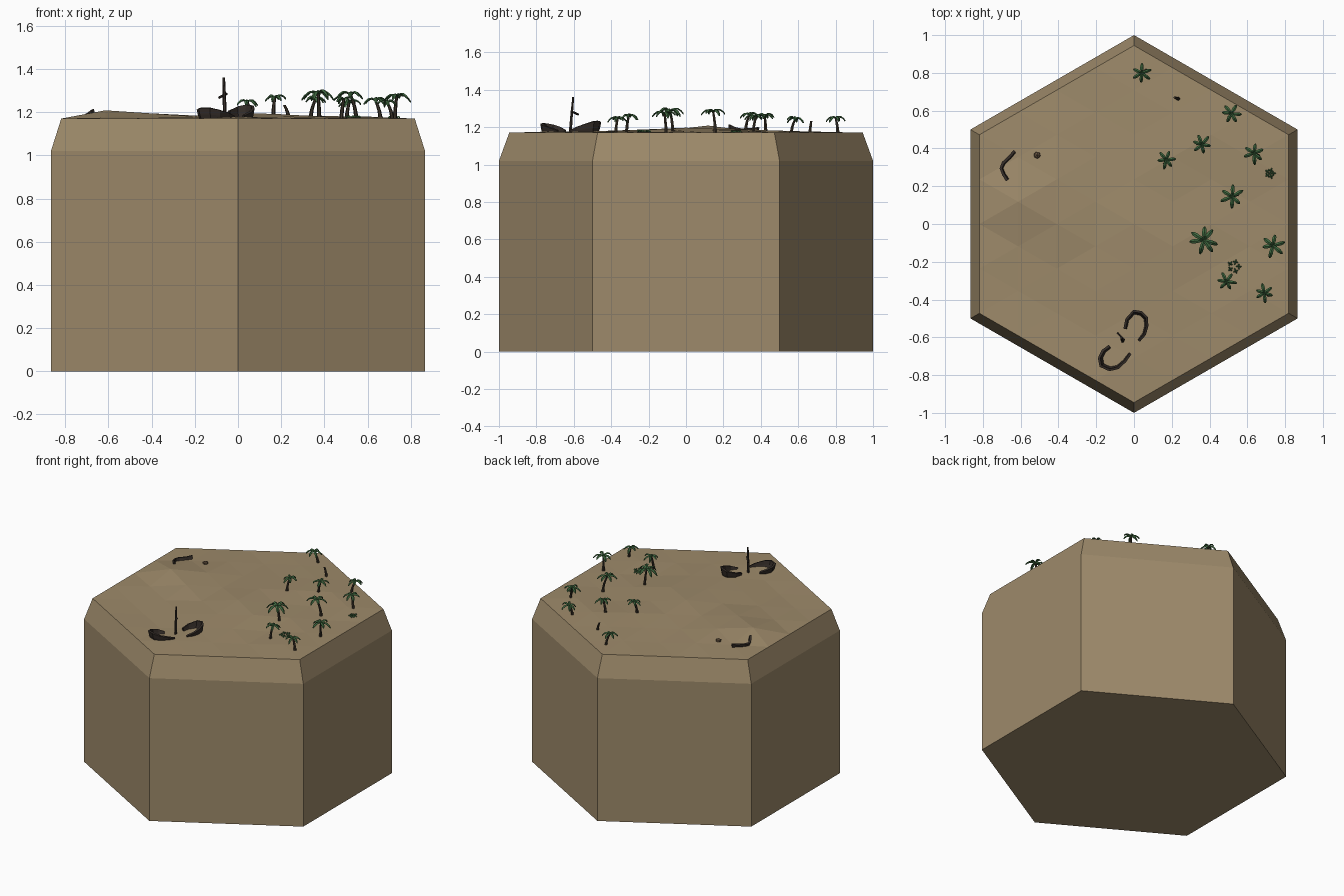
import bpy, math, random
from math import sin, cos, pi, exp
from mathutils import Vector

if "Cube" in bpy.data.objects:
    bpy.data.objects.remove(bpy.data.objects["Cube"])
random.seed(4)

def material(name, rgb):
    m = bpy.data.materials.new(name)
    m.diffuse_color = (*rgb, 1)
    m.use_nodes = True
    m.node_tree.nodes["Principled BSDF"].inputs["Base Color"].default_value = m.diffuse_color
    return m

SAND = material("sand", (0.34, 0.255, 0.145))
WOOD = material("dark_wood", (0.035, 0.026, 0.021))
BARK = material("bark", (0.045, 0.033, 0.022))
LEAF = material("leaf", (0.05, 0.14, 0.05))
ROCK = material("rock", (0.13, 0.085, 0.05))

def make(name, verts, faces, mat, thick=0):
    me = bpy.data.meshes.new(name)
    me.from_pydata([tuple(v) for v in verts], [], faces)
    me.materials.append(mat)
    ob = bpy.data.objects.new(name, me)
    bpy.context.collection.objects.link(ob)
    if thick:
        s = ob.modifiers.new("thickness", "SOLIDIFY")
        s.thickness, s.offset = thick, 0
    return ob

# Hexagonal block with a chamfered rim
verts = [(r * sin(i * pi / 3), -r * cos(i * pi / 3), z)
         for r, z in ((1, 0), (1, 1.02), (0.945, 1.17)) for i in range(6)]
faces = [(k + i, k + (i + 1) % 6, k + 6 + (i + 1) % 6, k + 6 + i)
         for k in (0, 6) for i in range(6)]
make("hex_block", verts, faces + [(5, 4, 3, 2, 1, 0)], SAND)

# Faceted sand dunes on a triangular lattice
N, S = 4, 0.945 / 4
DX = S * cos(pi / 6)

def ground(x, y):
    def bump(cx, cy, h, w):
        return h * exp(-((x - cx) ** 2 + (y - cy) ** 2) / (2 * w * w))
    edge = max(abs(x * cos(t) + y * sin(t)) for t in (0, pi / 3, 2 * pi / 3))
    fade = min(1, max(0, (0.818 - edge) / 0.18))
    return 1.17 + fade * (bump(-0.61, 0.12, 0.037, 0.14) + bump(0.0, 0.12, 0.024, 0.3))

verts, index, faces = [], {}, []
for a in range(-N, N + 1):
    for b in range(-N, N + 1):
        if abs(a + b) <= N:
            index[a, b] = len(verts)
            x, y = a * DX, (b + a / 2) * S
            inner = max(abs(a), abs(b), abs(a + b)) < N
            verts.append((x, y, ground(x, y) + (random.uniform(-0.008, 0.008) if inner else 0)))
for a, b in index:
    for tri in (((a, b), (a + 1, b), (a, b + 1)), ((a, b), (a + 1, b - 1), (a + 1, b))):
        if all(p in index for p in tri):
            faces.append([index[p] for p in tri])
make("sand_dunes", verts, faces, SAND)

def tube(name, pts, radii, mat, sides=6):
    verts, faces = [], []
    for p, r in zip(pts, radii):
        verts += [(p[0] + r * cos(2 * pi * i / sides), p[1] + r * sin(2 * pi * i / sides), p[2])
                  for i in range(sides)]
    for k in range(len(pts) - 1):
        for i in range(sides):
            j = (i + 1) % sides
            faces.append((k * sides + i, k * sides + j, (k + 1) * sides + j, (k + 1) * sides + i))
    faces.append(tuple(range(sides))[::-1])
    faces.append(tuple(range((len(pts) - 1) * sides, len(pts) * sides)))
    return make(name, verts, faces, mat)

def trunk(name, x, y, top, lean, ang):
    z0 = ground(x, y) - 0.015
    pts, radii = [], []
    for i in range(5):
        t = i / 4
        d = lean * (t * t - 1)          # crown stays over (x, y)
        pts.append((x + d * cos(ang), y + d * sin(ang), z0 + (top - z0) * t))
        radii.append(0.0105 - 0.004 * t)
    tube(name, pts, radii, BARK)

# Folded, drooping fronds fanned around a crown
def fronds(name, x, y, z, length, count, turn):
    verts, faces = [], []
    profile = ((0.0, 0.003, 0), (0.3, 0.0075, 0.16), (0.6, 0.0095, 0.14),
               (0.85, 0.0075, -0.04), (1.0, 0.002, -0.25))
    for n in range(count):
        a = turn + 2 * pi * n / count + random.uniform(-0.15, 0.15)
        l = length * random.uniform(0.85, 1.1)
        tilt = random.uniform(-0.15, 0.2)
        k = len(verts)
        for t, w, h in profile:
            for side, drop in ((-1, 0.005), (0, 0), (1, 0.005)):
                r, s = l * t, side * w * length / 0.06
                verts.append((x + r * cos(a) - s * sin(a), y + r * sin(a) + s * cos(a),
                              z + l * (h + tilt * t) - drop))
        for i in range(4):
            for c in (0, 1):
                q = k + i * 3 + c
                faces.append((q, q + 3, q + 4, q + 1))
    make(name, verts, faces, LEAF, 0.004)

# Palms: x, y, crown height, frond length
palms = [(0.04, 0.80, 1.25, 0.052), (0.17, 0.34, 1.268, 0.05), (0.36, 0.42, 1.262, 0.053),
         (0.515, 0.585, 1.245, 0.055), (0.635, 0.375, 1.257, 0.057), (0.52, 0.145, 1.283, 0.06),
         (0.37, -0.085, 1.288, 0.07), (0.735, -0.115, 1.272, 0.062), (0.49, -0.305, 1.262, 0.05),
         (0.69, -0.365, 1.248, 0.05)]
for n, (x, y, top, length) in enumerate(palms):
    ang = random.uniform(0, 2 * pi)
    trunk(f"palm_trunk_{n}", x, y, top, random.uniform(0.01, 0.03), ang)
    fronds(f"palm_fronds_{n}", x, y, top, length, 7 if length > 0.065 else 6, ang)

# Bare dead trunk
trunk("dead_trunk", 0.215, 0.67, 1.232, 0.022, 2.8)

# Low shrubs
for n, (x, y, spread) in enumerate(((0.53, -0.225, 0.025), (0.72, 0.268, 0.016))):
    for k in range(5):
        a = k * 2 * pi / 5
        fronds(f"shrub_{n}_{k}", x + spread * cos(a), y + spread * sin(a),
               ground(x, y) + 0.007, 0.013, 4, a)

# Curved plank walls: x, y, wall height; the foot is pulled towards a centre
def hull(name, rim, centre, pull, foot, thick=0.013):
    verts, faces = [], []
    c = Vector(centre)
    for x, y, h in rim:
        g = ground(x, y)
        for t in (0, 0.5, 1):
            p = Vector((x, y)).lerp(c, pull * (1 - t) ** 1.5)
            verts.append((p.x, p.y, g - foot + (h + foot) * t))
    for i in range(len(rim) - 1):
        for r in (0, 1):
            q = i * 3 + r
            faces.append((q, q + 3, q + 4, q + 1))
    make(name, verts, faces, WOOD, thick)

hull("ship_stern", [(-0.05, -0.555, 0.022), (-0.04, -0.505, 0.035), (-0.002, -0.46, 0.052),
                    (0.04, -0.467, 0.06), (0.067, -0.495, 0.058), (0.07, -0.54, 0.045),
                    (0.057, -0.585, 0.03), (0.026, -0.62, 0.014)], (0.01, -0.54), 0.2, 0.01)
hull("ship_bow", [(-0.13, -0.645, 0.014), (-0.165, -0.67, 0.03), (-0.185, -0.71, 0.042),
                  (-0.177, -0.752, 0.049), (-0.13, -0.773, 0.05), (-0.085, -0.762, 0.04),
                  (-0.045, -0.725, 0.027), (-0.018, -0.685, 0.012)], (-0.1, -0.7), 0.2, 0.01)

# Broken mast with a stub of yard
tube("mast", [(-0.06, -0.62, 1.155), (-0.063, -0.612, 1.26), (-0.066, -0.603, 1.36)],
     [0.0095, 0.008, 0.006], WOOD)
bpy.ops.mesh.primitive_cylinder_add(vertices=6, radius=0.006, depth=0.055,
                                    location=(-0.07, -0.595, 1.276), rotation=(1.25, 0, 0.75))
yard = bpy.context.object
yard.name = "yard_stub"
yard.data.materials.append(WOOD)

# Driftwood crescent
hull("driftwood", [(-0.632, 0.388, 0.022), (-0.66, 0.355, 0.014), (-0.693, 0.325, 0.014),
                   (-0.705, 0.295, 0.012), (-0.692, 0.262, 0.014), (-0.672, 0.23, 0.022)],
     (-0.62, 0.29), 0.12, 0.015, 0.014)

# Small rock
bpy.ops.mesh.primitive_ico_sphere_add(subdivisions=1, radius=0.02,
                                      location=(-0.513, 0.365, ground(-0.513, 0.365) + 0.004))
rock = bpy.context.object
rock.name = "rock"
rock.scale.z = 0.8
rock.data.materials.append(ROCK)
